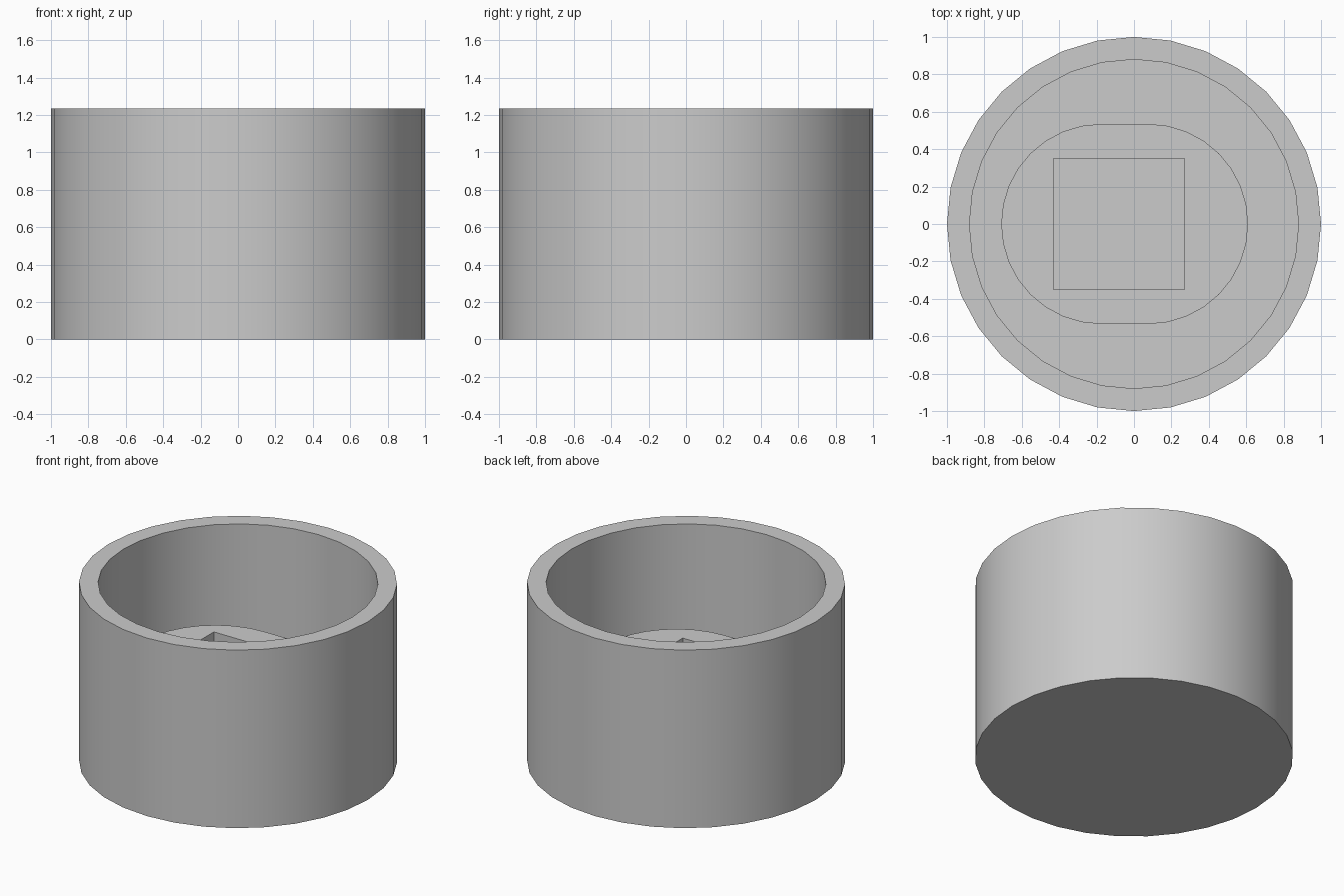
import bpy, bmesh
from math import sin, cos, pi, radians

if "Cube" in bpy.data.objects:
    bpy.data.objects.remove(bpy.data.objects["Cube"])

HEIGHT, FLOOR, BOSS_TOP = 1.235, 0.12, 0.647
SIDES = 32

grey = bpy.data.materials.new("plain grey")
grey.use_nodes = True
grey.diffuse_color = (0.6, 0.6, 0.6, 1)
grey.node_tree.nodes["Principled BSDF"].inputs["Base Color"].default_value = (0.6, 0.6, 0.6, 1)


def finish(bm, name):
    bmesh.ops.recalc_face_normals(bm, faces=bm.faces)
    mesh = bpy.data.meshes.new(name)
    bm.to_mesh(mesh)
    bm.free()
    mesh.materials.append(grey)
    obj = bpy.data.objects.new(name, mesh)
    bpy.context.collection.objects.link(obj)
    bpy.ops.object.select_all(action='DESELECT')
    obj.select_set(True)
    bpy.context.view_layer.objects.active = obj
    bpy.ops.object.shade_smooth_by_angle(angle=radians(30))
    return obj


def loop(bm, points, z):
    return [bm.verts.new((x, y, z)) for x, y in points]


def wall(bm, a, b):
    for i in range(len(a)):
        j = (i + 1) % len(a)
        bm.faces.new((a[i], a[j], b[j], b[i]))


def arc(cx, radius, start, end, steps):
    angles = [start + (end - start) * i / steps for i in range(steps + 1)]
    return [(cx + radius * cos(t), radius * sin(t)) for t in angles]


# Round cup: outer wall, flat rim, inner wall and floor
bm = bmesh.new()
profile = [(1, 0), (1, HEIGHT), (0.88, HEIGHT), (0.88, FLOOR)]
rings = [loop(bm, arc(0, r, 0, 2 * pi, SIDES)[:-1], z) for r, z in profile]
for lower, upper in zip(rings, rings[1:]):
    wall(bm, lower, upper)
bm.faces.new(rings[0])
bm.faces.new(rings[-1])
finish(bm, "cup")

# Rounded boss on the cup floor, with a square socket
bm = bmesh.new()
outline = arc(0.075, 0.535, -pi / 2, pi / 2, 16) + arc(-0.175, 0.535, pi / 2, 3 * pi / 2, 16)
socket = [(-0.43, -0.35), (0.27, -0.35), (0.27, 0.35), (-0.43, 0.35)]
tops = []
for points in (outline, socket):
    low, high = loop(bm, points, FLOOR), loop(bm, points, BOSS_TOP)
    wall(bm, low, high)
    tops.append(high)
edges = [bm.edges.get((ring[i - 1], ring[i])) for ring in tops for i in range(len(ring))]
bmesh.ops.triangle_fill(bm, edges=edges, use_beauty=True, normal=(0, 0, 1))
finish(bm, "socket_boss")
